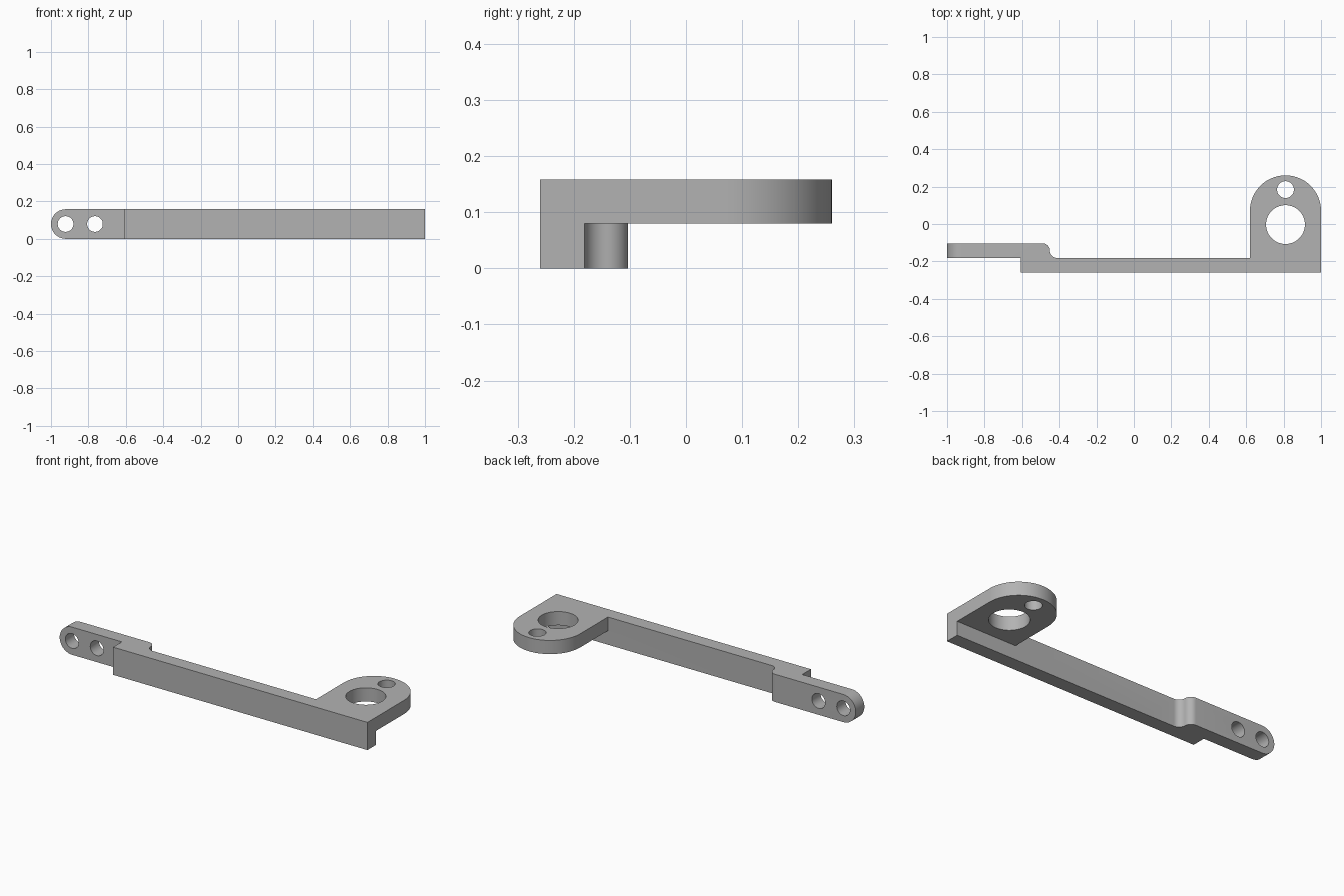
import bpy, bmesh
from math import sin, cos, radians
from mathutils import Vector

if "Cube" in bpy.data.objects:
    bpy.data.objects.remove(bpy.data.objects["Cube"], do_unlink=True)

H = 0.158            # bar height
FRONT, BACK = -0.26, -0.181
ARM_BACK = -0.103
TAB_X, TAB_R, TAB_Y = 0.81, 0.19, 0.07
FILLET = 0.039

metal = bpy.data.materials.new("plain grey")
metal.use_nodes = True
grey = (0.45, 0.45, 0.45, 1)
metal.diffuse_color = grey
metal.node_tree.nodes["Principled BSDF"].inputs["Base Color"].default_value = grey


def arc(cx, cy, r, start, end, steps):
    angles = [radians(start + (end - start) * i / steps) for i in range(steps + 1)]
    return [(cx + r * cos(a), cy + r * sin(a)) for a in angles]


def prism(name, outline, axis, low, high):
    """Extrude a 2D outline along z (outline in x, y) or y (outline in x, z)."""
    place = (lambda u, v: (u, v, low)) if axis == "z" else (lambda u, v: (u, low, v))
    shift = Vector((0, 0, high - low)) if axis == "z" else Vector((0, high - low, 0))
    bm = bmesh.new()
    face = bm.faces.new([bm.verts.new(place(u, v)) for u, v in outline])
    extruded = bmesh.ops.extrude_face_region(bm, geom=[face], use_keep_orig=True)["geom"]
    bmesh.ops.translate(bm, vec=shift,
                        verts=[g for g in extruded if isinstance(g, bmesh.types.BMVert)])
    bmesh.ops.recalc_face_normals(bm, faces=bm.faces)
    mesh = bpy.data.meshes.new(name)
    bm.to_mesh(mesh)
    bm.free()
    mesh.materials.append(metal)
    obj = bpy.data.objects.new(name, mesh)
    bpy.context.collection.objects.link(obj)
    return obj


def combine(target, tool, operation):
    """Apply a boolean and discard the tool."""
    mod = target.modifiers.new("cut", "BOOLEAN")
    mod.operation, mod.object, mod.solver = operation, tool, "EXACT"
    bpy.context.view_layer.objects.active = target
    bpy.ops.object.modifier_apply(modifier=mod.name)
    bpy.data.objects.remove(tool, do_unlink=True)


# Plan outline: bar, rounded tab, S-shaped step and offset arm
mid = (BACK + ARM_BACK) / 2
plan = [(-0.607, FRONT), (1, FRONT)]
plan += arc(TAB_X, TAB_Y, TAB_R, 0, 180, 40)
plan += [(TAB_X - TAB_R, BACK)]
plan += arc(-0.412, mid, FILLET, 270, 180, 10)
plan += arc(-0.49, mid, FILLET, 0, 90, 10)[1:]
plan += [(-1, ARM_BACK), (-1, BACK), (-0.607, BACK)]
bracket = prism("bracket_arm", plan, "z", 0, H)

# Rounded arm end
side = arc(-1 + H / 2, H / 2, H / 2, 90, 270, 32) + [(1.2, 0), (1.2, H)]
combine(bracket, prism("end_shape", side, "y", -0.5, 0.5), "INTERSECT")

# Space under the thin tab
under = [(0.55, BACK), (1.2, BACK), (1.2, 0.5), (0.55, 0.5)]
combine(bracket, prism("under_tab", under, "z", -0.1, 0.08), "DIFFERENCE")

# Tab holes, then arm holes
for y, r in ((-0.003, 0.104), (0.184, 0.045)):
    combine(bracket, prism("tab_hole", arc(TAB_X, y, r, 0, 360, 40)[:-1], "z", -0.2, 0.4), "DIFFERENCE")
for x in (-0.922, -0.765):
    combine(bracket, prism("arm_hole", arc(x, H / 2, 0.042, 0, 360, 32)[:-1], "y", -0.5, 0.5), "DIFFERENCE")

# Smooth curved walls, sharp edges elsewhere
bpy.ops.object.select_all(action="DESELECT")
bracket.select_set(True)
bpy.context.view_layer.objects.active = bracket
bpy.ops.object.shade_smooth_by_angle(angle=radians(30))
